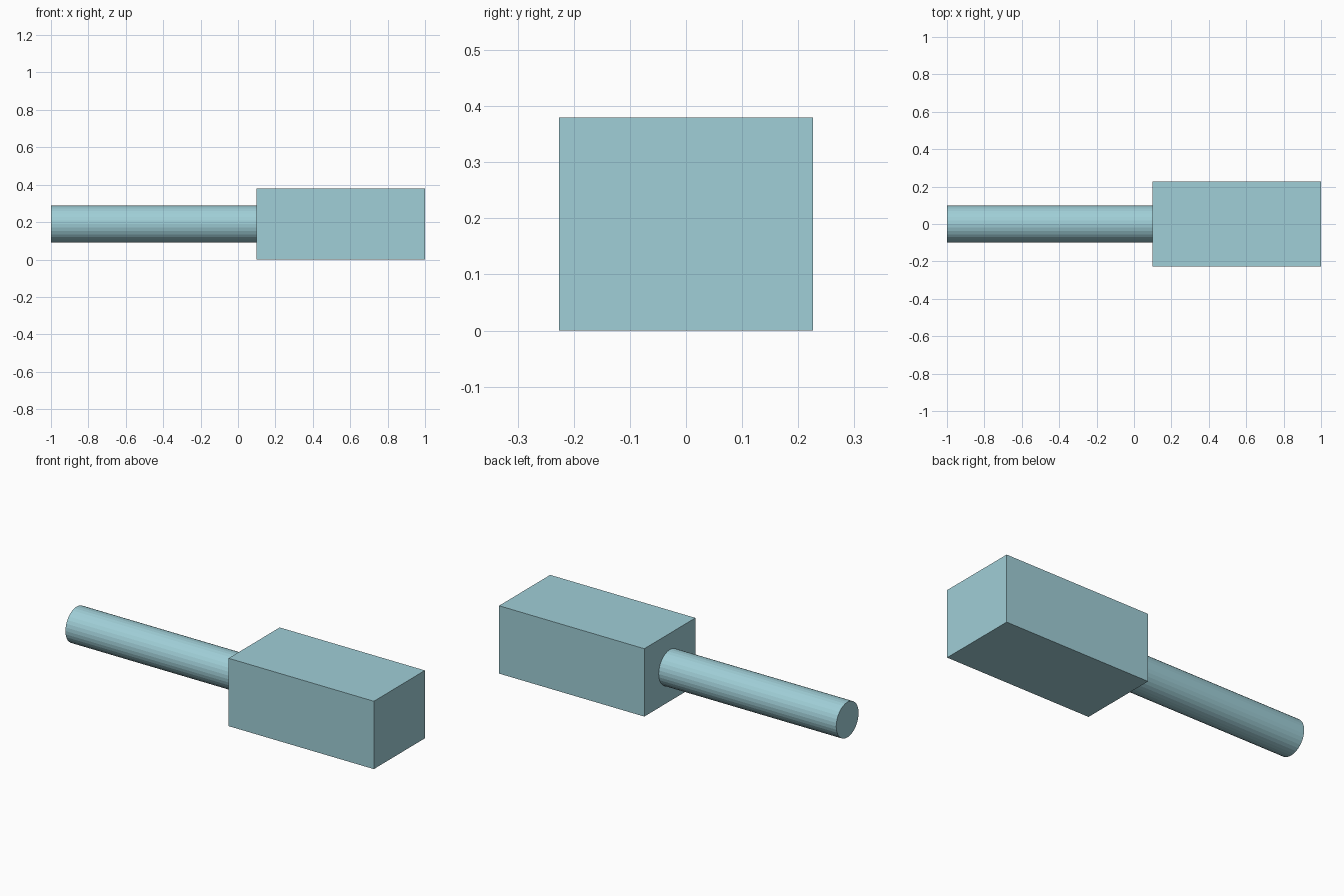
import bpy, math

if "Cube" in bpy.data.objects:
    bpy.data.objects.remove(bpy.data.objects["Cube"])

# Single pale teal colour
teal = bpy.data.materials.new("pale_teal")
teal.diffuse_color = (0.35, 0.62, 0.68, 1)
teal.use_nodes = True
teal.node_tree.nodes["Principled BSDF"].inputs["Base Color"].default_value = teal.diffuse_color

AXIS_Z = 0.19   # height of the shared centre line
JOIN_X = 0.10   # where the handle meets the head


def finish(name):
    obj = bpy.context.object
    obj.name = name
    obj.data.materials.append(teal)
    return obj


# Block-shaped head
bpy.ops.mesh.primitive_cube_add(size=1, location=((JOIN_X + 1) / 2, 0, AXIS_Z))
head = finish("head_block")
head.scale = (1 - JOIN_X, 0.452, 2 * AXIS_Z)

# Round handle along x, ending flush on the head
bpy.ops.mesh.primitive_cylinder_add(
    vertices=32, radius=0.099, depth=1 + JOIN_X,
    location=((JOIN_X - 1) / 2, 0, AXIS_Z), rotation=(0, math.pi / 2, 0))
finish("handle")
